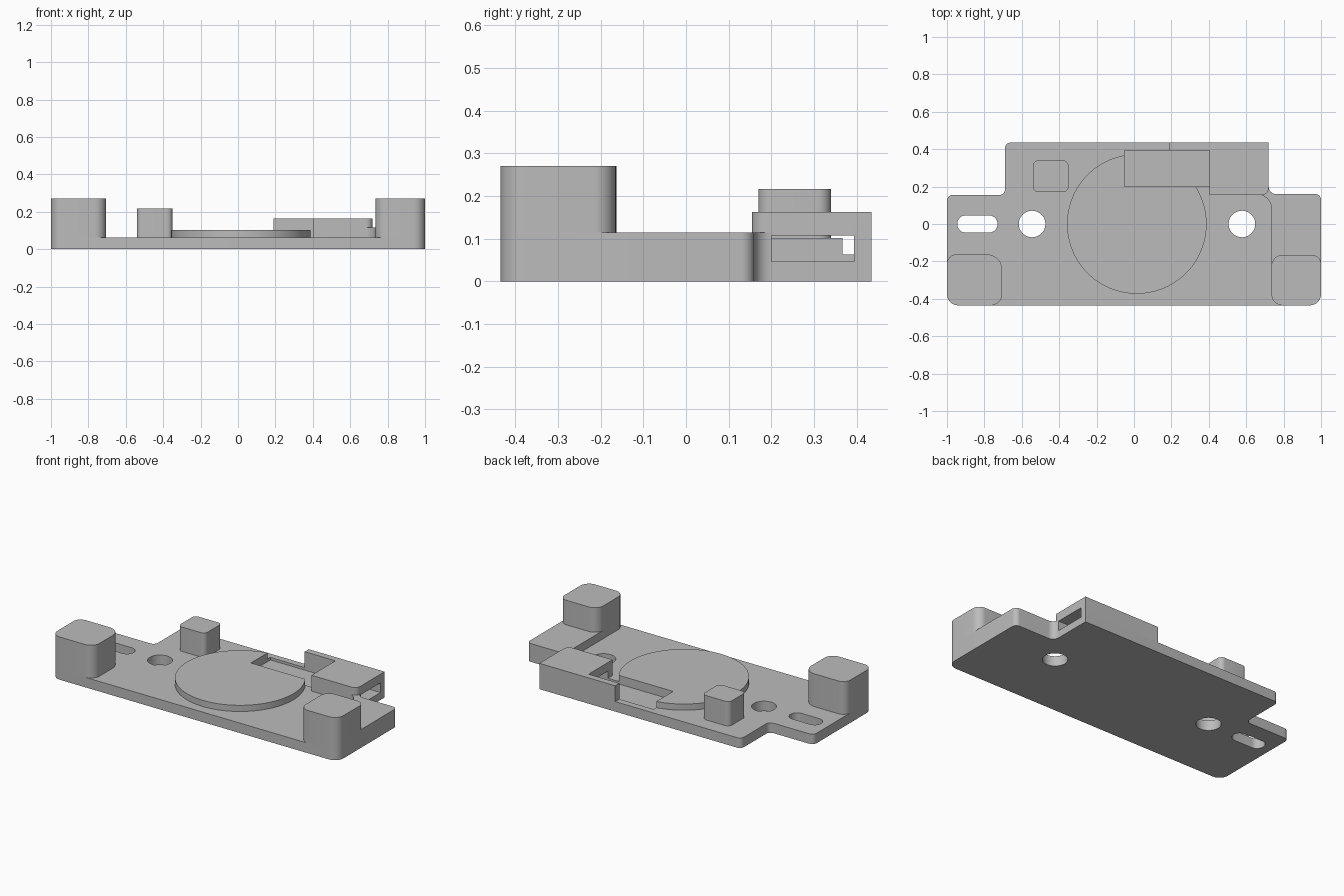
import bpy, bmesh, math
from mathutils import Vector

cube = bpy.data.objects.get("Cube")
if cube:
    bpy.data.objects.remove(cube, do_unlink=True)

grey = bpy.data.materials.new("plain grey")
grey.use_nodes = True
grey.diffuse_color = (0.5, 0.5, 0.5, 1)
grey.node_tree.nodes["Principled BSDF"].inputs["Base Color"].default_value = (0.5, 0.5, 0.5, 1)

FLOOR, STEP, BACK = 0.063, 0.115, 0.435


def rounded(corners, steps=10):
    """Outline from (x, y, radius) corners; works for convex and concave corners."""
    out = []
    for i, (x, y, r) in enumerate(corners):
        p = Vector((x, y))
        if r == 0:
            out.append(p)
            continue
        a = (Vector(corners[i - 1][:2]) - p).normalized()
        b = (Vector(corners[(i + 1) % len(corners)][:2]) - p).normalized()
        # all filleted corners are square, so the arc centre lies at a + b
        for k in range(steps + 1):
            t = math.pi / 2 * k / steps
            out.append(p + r * (a * (1 - math.sin(t)) + b * (1 - math.cos(t))))
    return out


def box(x0, x1, y0, y1, radii=(0, 0, 0, 0)):
    pts = [(x0, y0), (x1, y0), (x1, y1), (x0, y1)]
    return rounded([(x, y, r) for (x, y), r in zip(pts, radii)])


def circle(cx, cy, r, n=96):
    return [Vector((cx + r * math.cos(2 * math.pi * i / n),
                    cy + r * math.sin(2 * math.pi * i / n))) for i in range(n)]


def extrude(name, outline, z0, z1):
    bm = bmesh.new()
    face = bm.faces.new([bm.verts.new((p.x, p.y, z0)) for p in outline])
    top = bmesh.ops.extrude_face_region(bm, geom=[face])["geom"]
    bmesh.ops.translate(bm, vec=(0, 0, z1 - z0),
                        verts=[v for v in top if isinstance(v, bmesh.types.BMVert)])
    bmesh.ops.recalc_face_normals(bm, faces=bm.faces)
    mesh = bpy.data.meshes.new(name)
    bm.to_mesh(mesh)
    bm.free()
    mesh.materials.append(grey)
    obj = bpy.data.objects.new(name, mesh)
    bpy.context.collection.objects.link(obj)
    return obj


def cut(obj, *cutters):
    for c in cutters:
        mod = obj.modifiers.new("cut_" + c.name, "BOOLEAN")
        mod.operation, mod.solver, mod.object = "DIFFERENCE", "EXACT", c


# Base plate with stepped rear outline
base = extrude("base_plate", rounded([
    (-1, -BACK, 0.06), (1, -BACK, 0.06), (1, 0.16, 0.03), (0.72, 0.16, 0.04),
    (0.72, BACK, 0), (-0.69, BACK, 0.03), (-0.69, 0.155, 0.03), (-1, 0.155, 0.03)]), 0, FLOOR)

# Raised left end, filleted into the contact housing
raised = extrude("raised_end", rounded([
    (0.735, -BACK, 0.06), (1, -BACK, 0.06), (1, 0.16, 0.03), (0.72, 0.16, 0.04),
    (0.72, 0.2, 0), (0.6, 0.2, 0), (0.6, 0.16, 0), (0.735, 0.16, 0.08)]), FLOOR, STEP)

# Round seat and small locating post
disc = extrude("round_seat", circle(0.015, 0, 0.373), FLOOR, 0.102)
post = extrude("locating_post", box(-0.54, -0.35, 0.17, 0.34, (0.03,) * 4), FLOOR, 0.217)

# Corner pads
pad_r = extrude("right_corner_pad", box(-1, -0.705, -BACK, -0.163, (0.06, 0.06, 0.08, 0.05)), FLOOR, 0.27)
pad_l = extrude("left_corner_pad", box(0.735, 1, -BACK, -0.165, (0.06, 0.06, 0.05, 0.06)), STEP, 0.27)

# Contact housing with a thin rear wall
housing = extrude("contact_housing", rounded([
    (0.405, 0.155, 0), (0.72, 0.155, 0.035), (0.72, BACK, 0),
    (0.19, BACK, 0), (0.19, 0.394, 0), (0.405, 0.394, 0)]), FLOOR, 0.163)

# Cutters: contact channel, two screw holes, adjustment slot
channel = extrude("channel_cutter", box(-0.05, 0.8, 0.2, 0.394), 0.047, 0.108)
holes = [extrude("screw_hole_cutter", circle(x, 0, 0.071, 48), -0.1, 0.1) for x in (-0.545, 0.577)]
slot = extrude("slot_cutter", box(-0.945, -0.73, -0.046, 0.046, (0.045,) * 4), -0.1, 0.1)
cut(base, channel, slot, *holes)
cut(disc, channel)
cut(housing, channel)

# Bake the cuts and smooth the rounded sides
parts = [base, raised, disc, post, pad_r, pad_l, housing]
bpy.context.view_layer.update()
graph = bpy.context.evaluated_depsgraph_get()
baked = [(o, bpy.data.meshes.new_from_object(o.evaluated_get(graph))) for o in parts]
for obj, mesh in baked:
    obj.modifiers.clear()
    obj.data = mesh
for c in (channel, slot, *holes):
    bpy.data.objects.remove(c, do_unlink=True)
bpy.ops.object.select_all(action="DESELECT")
for obj in parts:
    obj.select_set(True)
bpy.context.view_layer.objects.active = base
bpy.ops.object.shade_smooth_by_angle(angle=math.radians(30))
